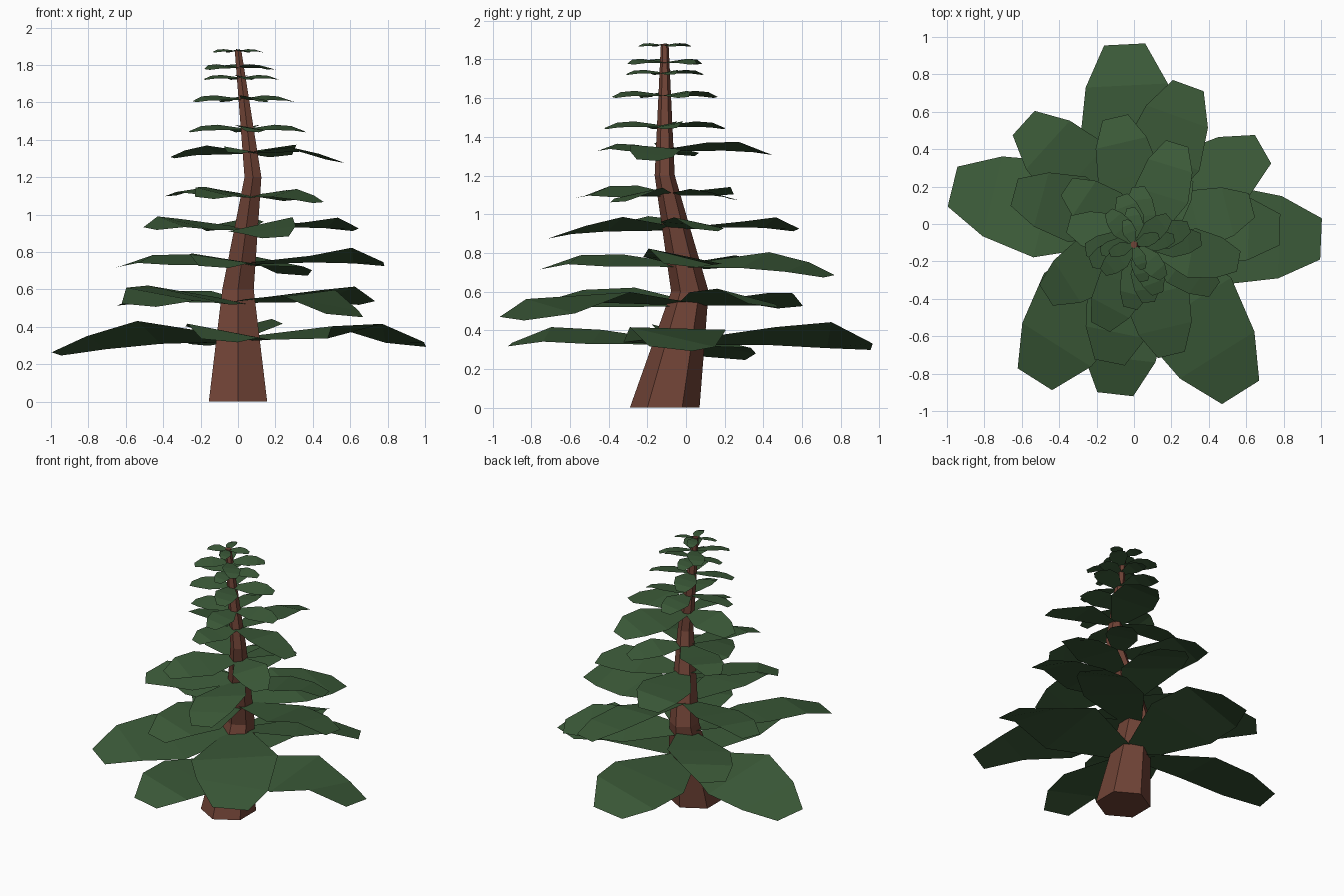
import bpy, bmesh, math
from mathutils import Vector

cube = bpy.data.objects.get("Cube")
if cube:
    bpy.data.objects.remove(cube)


def material(name, rgb):
    m = bpy.data.materials.new(name)
    m.use_nodes = True
    m.diffuse_color = (*rgb, 1)
    bsdf = next(n for n in m.node_tree.nodes if n.type == "BSDF_PRINCIPLED")
    bsdf.inputs["Base Color"].default_value = (*rgb, 1)
    bsdf.inputs["Roughness"].default_value = 0.9
    return m


bark = material("bark brown", (0.162, 0.056, 0.037))
needles = material("needle green", (0.044, 0.102, 0.04))


def make_object(name, bm, mat):
    mesh = bpy.data.meshes.new(name)
    bm.to_mesh(mesh)
    bm.free()
    mesh.materials.append(mat)
    obj = bpy.data.objects.new(name, mesh)
    bpy.context.collection.objects.link(obj)
    return obj


# Trunk: six-sided rings along a crooked centre line (x, y, z, radius)
PATH = [(0, -0.11, 0, 0.18), (0, 0.02, 0.6, 0.097),
        (0.08, -0.11, 1.2, 0.052), (0, -0.11, 1.88, 0.02)]


def build_trunk():
    bm = bmesh.new()
    rings = []
    for x, y, z, r in PATH:
        angles = [math.radians(30 + 60 * i) for i in range(6)]
        rings.append([bm.verts.new((x + r * math.cos(a), y + r * math.sin(a), z))
                      for a in angles])
    for low, high in zip(rings, rings[1:]):
        for i in range(6):
            j = (i + 1) % 6
            bm.faces.new((low[i], low[j], high[j], high[i]))
    bm.faces.new(rings[0][::-1])
    bm.faces.new(rings[-1])
    make_object("trunk", bm, bark)


def trunk_centre(z):
    for low, high in zip(PATH, PATH[1:]):
        if z <= high[2]:
            t = (z - low[2]) / (high[2] - low[2])
            return Vector(low[:3]).lerp(Vector(high[:3]), t)
    return Vector(PATH[-1][:3])


def add_bough(bm, base, tip_x, tip_y, droop, inner_roll, outer_roll):
    """A blunt, bent plate: narrow at the trunk, widest near its middle."""
    out = Vector((tip_x - base.x, tip_y - base.y, 0))
    length = out.length
    side = Vector((out.y, -out.x, 0)).normalized()
    # distance, half width, rise, roll
    outline = [(0, 0.06, 0, inner_roll), (0.49, 0.265, 0.035, inner_roll),
               (0.78, 0.22, 0.06 + droop, outer_roll), (1, 0.11, droop, outer_roll / 2)]
    rows = []
    for dist, half, rise, roll in outline:
        mid = base + out * dist + Vector((0, 0, rise * length))
        tilt = Vector((0, 0, math.tan(math.radians(roll))))
        rows.append([bm.verts.new(mid + (side + tilt) * (s * half * length))
                     for s in (-1, 1)])
    for a, b in zip(rows, rows[1:]):
        bm.faces.new((a[0], a[1], b[1], b[0]))


# Lower tiers: height, then boughs as (tip x, tip y, droop, inner roll, outer roll)
LOWER = [
    (0.335, [(-0.05, 0.96, -0.02, 10, 17), (-0.97, 0.2, -0.08, -13, -9),
             (-0.1, -0.91, -0.01, 9, 11), (1, -0.08, -0.03, -7, 13)]),
    (0.535, [(0.57, -0.9, -0.07, -5, 9), (-0.53, -0.83, -0.02, 11, 9),
             (-0.59, 0.54, -0.02, 8, 8), (0.69, 0.4, -0.01, 9, 13)]),
    (0.735, [(0.29, 0.74, -0.07, -11, -8), (0.78, -0.03, 0, 5, 14),
             (-0.64, 0.17, -0.02, 9, 8), (-0.13, -0.74, -0.02, 9, 8)]),
    (0.925, [(0.2, -0.7, -0.07, -12, -8), (0.63, 0.1, -0.01, 5, 12),
             (-0.1, 0.57, -0.01, 5, 11), (-0.47, -0.38, 0, 10, 12)]),
    (1.1, [(0.43, -0.35, -0.08, -10, -6), (-0.18, -0.55, -0.02, 12, 12),
           (-0.36, 0.2, 0, 4, 5), (0.28, 0.25, -0.06, 9, 9)]),
    (1.33, [(0.56, -0.2, -0.1, 5, 8), (0.23, 0.43, -0.03, 8, 12),
            (-0.35, 0, -0.06, -12, -8), (-0.02, -0.45, 0, 10, 10)]),
]
# Upper tiers: height, bough length, turn of the whorl
UPPER = [(1.455, 0.31, 5), (1.615, 0.28, 20), (1.73, 0.2, 10),
         (1.785, 0.23, 40), (1.873, 0.14, 20)]

tiers = list(LOWER)
for height, reach, turn in UPPER:
    c = trunk_centre(height)
    boughs = []
    for i in range(4):
        a = math.radians(turn + 90 * i)
        roll = -10 if i == 0 else 10
        boughs.append((c.x + reach * math.cos(a), c.y + reach * math.sin(a),
                       -0.04, roll, roll))
    tiers.append((height, boughs))

build_trunk()
for n, (height, boughs) in enumerate(tiers):
    bm = bmesh.new()
    for bough in boughs:
        add_bough(bm, trunk_centre(height), *bough)
    make_object(f"bough_tier_{n + 1}", bm, needles)
